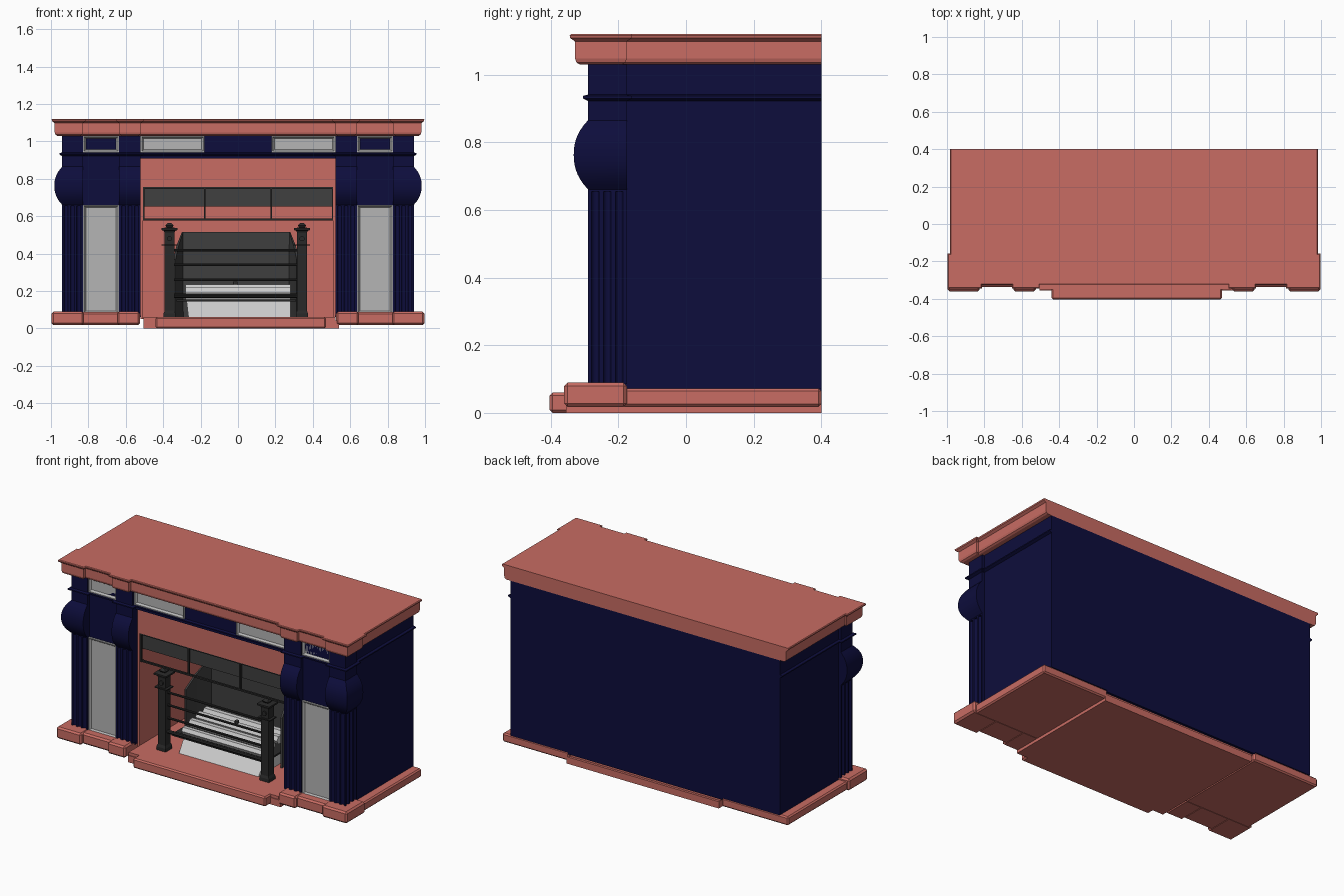
import bpy, bmesh, math
from mathutils import Vector

cube = bpy.data.objects.get("Cube")
if cube:
    bpy.data.objects.remove(cube, do_unlink=True)


def material(name, r, g, b):
    m = bpy.data.materials.new(name)
    m.use_nodes = True
    m.diffuse_color = (r, g, b, 1)
    m.node_tree.nodes["Principled BSDF"].inputs["Base Color"].default_value = (r, g, b, 1)
    return m


PINK = material("salmon stone", 0.58, 0.15, 0.125)
NAVY = material("navy paint", 0.004, 0.004, 0.045)
GREY = material("grey panel", 0.46, 0.46, 0.46)
LOG = material("pale log", 0.6, 0.6, 0.6)
DARK = material("dark iron", 0.05, 0.05, 0.05)
BLACK = material("black iron", 0.022, 0.022, 0.022)


def finish(name, bm, mat, bevel=0, smooth=False):
    bmesh.ops.recalc_face_normals(bm, faces=bm.faces)
    me = bpy.data.meshes.new(name)
    bm.to_mesh(me)
    bm.free()
    ob = bpy.data.objects.new(name, me)
    bpy.context.collection.objects.link(ob)
    me.materials.append(mat)
    if bevel:
        mod = ob.modifiers.new("bevel", 'BEVEL')
        mod.width, mod.segments = bevel, 1
    if smooth:
        bpy.context.view_layer.objects.active = ob
        ob.select_set(True)
        bpy.ops.object.shade_smooth_by_angle(angle=math.radians(35))
        ob.select_set(False)
    return ob


def stack(name, layers, mat, smooth=False):
    """Loft of same-sized outlines, each given as (z, points)."""
    bm = bmesh.new()
    rings = [[bm.verts.new((x, y, z)) for x, y in pts] for z, pts in layers]
    for a, b in zip(rings, rings[1:]):
        for i in range(len(a)):
            j = (i + 1) % len(a)
            bm.faces.new((a[i], a[j], b[j], b[i]))
    bm.faces.new(rings[0])
    bm.faces.new(rings[-1])
    return finish(name, bm, mat, smooth=smooth)


def rect(x0, x1, y0, y1):
    return [(x0, y0), (x1, y0), (x1, y1), (x0, y1)]


def box(name, xs, ys, zs, mat, bevel=0):
    bm = bmesh.new()
    bmesh.ops.create_cube(bm, size=1)
    for v in bm.verts:
        v.co = Vector([(r[0] + r[1]) / 2 + c * (r[1] - r[0]) for c, r in zip(v.co, (xs, ys, zs))])
    return finish(name, bm, mat, bevel)


def panel(name, xs, zs, y, mat):
    """Raised border, sloped moulding and a sunk flat field."""
    bm = bmesh.new()
    bmesh.ops.create_cube(bm, size=1)
    for v in bm.verts:
        v.co = Vector([(r[0] + r[1]) / 2 + c * (r[1] - r[0]) for c, r in zip(v.co, (xs, (y, y + 0.03), zs))])
    front = min(bm.faces, key=lambda f: f.calc_center_median().y)
    bmesh.ops.inset_region(bm, faces=[front], thickness=0.008)
    bmesh.ops.inset_region(bm, faces=[front], thickness=0.012, depth=-0.012)
    return finish(name, bm, mat)


def rod(name, a, b, r, mat, sides=8):
    a, b = Vector(a), Vector(b)
    bm = bmesh.new()
    bmesh.ops.create_cone(bm, cap_ends=True, segments=sides, radius1=r, radius2=r, depth=(b - a).length)
    q = Vector((0, 0, 1)).rotation_difference(b - a)
    for v in bm.verts:
        v.co = q @ v.co + (a + b) / 2
    return finish(name, bm, mat, smooth=True)


def half(o, pillar=0.29, recess=0.272, outer=0.94, back=0.925):
    """Right half of the stepped plan, grown outward by o."""
    p, r = -pillar - o, -recess - o
    return [(0.52 - o, p), (0.635 + o, p), (0.635 + o, r), (0.83 - o, r), (0.83 - o, p),
            (outer + o, p), (outer + o, -0.175 + o), (back + o, -0.175 + o), (back + o, 0.4)]


def full(o, centre=0.262, **kw):
    h = [(0.52 - o, -centre - o)] + half(o, **kw)
    return h + [(-x, y) for x, y in reversed(h)]


def side(s, **kw):
    return [(s * x, y) for x, y in half(0, **kw) + [(0.52, 0.4)]]


def fluted(a, b, n=3, r=0.011):
    """Edge from a to b with round grooves cut to its left."""
    a, b = Vector(a), Vector(b)
    d = (b - a).normalized()
    inward = Vector((-d.y, d.x))
    pts = [a]
    for i in range(n):
        c = a.lerp(b, (i + 0.5 + (1 - i) * 0.08) / n)
        for k in range(7):
            t = math.pi * k / 6
            pts.append(c - d * r * math.cos(t) + inward * r * math.sin(t))
    return [tuple(p) for p in pts]


# Mantel shelf, frieze and moulding
shelf = dict(pillar=0.328, recess=0.31, outer=0.98, back=0.967, centre=0.308)
stack("mantel_shelf", [(z, full(o, **shelf)) for z, o in
      ((1.03, -0.014), (1.036, -0.004), (1.048, 0), (1.098, 0), (1.103, 0.007),
       (1.108, 0.014), (1.116, 0.016), (1.12, 0.012))], PINK)
stack("frieze", [(0.91, full(0)), (1.03, full(0))], NAVY)
stack("neck_moulding", [(z, full(o)) for z, o in
      ((0.922, 0), (0.926, 0.008), (0.93, 0.015), (0.937, 0.015), (0.941, 0)) ], NAVY)

for s, tag in ((1, "left"), (-1, "right")):
    def span(a, b):
        return tuple(sorted((s * a, s * b)))

    # Side bodies
    box(tag + "_body", span(0.52, 0.925), (-0.262, 0.4), (0.07, 0.67), NAVY)
    stack(tag + "_upper_body", [(0.655, side(s)), (0.915, side(s))], NAVY)

    # Fluted pillars
    outer = fluted((0.83, -0.29), (0.94, -0.29)) + fluted((0.94, -0.29), (0.94, -0.175)) \
        + [(0.94, -0.175), (0.83, -0.175)]
    inner = fluted((0.52, -0.29), (0.635, -0.29)) + [(0.635, -0.29), (0.635, -0.175), (0.52, -0.175)]
    for name, plan in (("outer", outer), ("inner", inner)):
        pts = [(s * x, y) for x, y in plan]
        stack(f"{tag}_{name}_pillar", [(0.085, pts), (0.66, pts)], NAVY)

    # Bulging capitals
    for name, x0, x1, grow in (("outer", 0.83, 0.94, 1), ("inner", 0.52, 0.635, 0)):
        rings = []
        for i in range(15):
            t = -1 + 2 * i / 14
            o = 0.042 * (1 - abs(t) ** 2.3)
            rings.append((0.763 + 0.102 * t,
                          [(s * x, y) for x, y in rect(x0, x1 + o * grow, -0.29 - o, -0.175)]))
        stack(f"{tag}_{name}_capital", rings, NAVY, smooth=True)

    # Grey panels
    panel(tag + "_tall_panel", span(0.637, 0.828), (0.08, 0.66), -0.284, GREY)
    panel(tag + "_small_frieze_panel", span(0.637, 0.828), (0.942, 1.03), -0.284, GREY)
    panel(tag + "_long_frieze_panel", span(0.18, 0.52), (0.942, 1.03), -0.275, GREY)

    # Plinth blocks
    box(tag + "_outer_plinth", span(0.825, 0.997), (-0.36, -0.175), (0.018, 0.09), PINK, 0.01)
    box(tag + "_middle_plinth", span(0.63, 0.84), (-0.337, -0.175), (0.018, 0.087), PINK, 0.01)
    box(tag + "_inner_plinth", span(0.525, 0.645), (-0.36, -0.175), (0.018, 0.09), PINK, 0.01)
    box(tag + "_rear_plinth", span(0.525, 0.98), (-0.19, 0.4), (0.018, 0.072), PINK, 0.008)

    # Recess cheek
    box(tag + "_recess_wall", span(0.508, 0.522), (-0.24, 0.385), (0.05, 0.91), PINK)

# Recess and hearth
box("back_wall", (-0.53, 0.53), (0.385, 0.4), (0.06, 0.92), NAVY)
box("recess_back", (-0.51, 0.51), (0.37, 0.385), (0.05, 0.77), PINK)
box("lintel", (-0.515, 0.522), (-0.24, 0.385), (0.755, 0.912), PINK)
box("hearth_slab", (-0.505, 0.54), (-0.355, 0.4), (0, 0.042), PINK)
box("hearth_top", (-0.505, 0.522), (-0.35, 0.385), (0.04, 0.06), PINK)
box("hearth_front", (-0.44, 0.47), (-0.403, -0.34), (0, 0.06), PINK, 0.008)

# Hood frame with its dark plate
box("hood_plate", (-0.508, 0.51), (-0.215, -0.205), (0.652, 0.755), DARK)
for name, z in (("top", 0.75), ("bottom", 0.583)):
    box(f"hood_{name}_rail", (-0.51, 0.515), (-0.235, -0.222), (z - 0.005, z + 0.005), BLACK)
for i, x in enumerate((-0.504, -0.178, 0.178, 0.508)):
    box(f"hood_bar_{i + 1}", (x - 0.005, x + 0.005), (-0.235, -0.222), (0.583, 0.75), BLACK)

# Fireback with forward cheeks sloping down
bm = bmesh.new()
cols = [[bm.verts.new((x, y, z)) for z in (0.06, top)] for x, y, top in
        ((-0.345, -0.03, 0.37), (-0.33, 0.05, 0.44), (-0.3, 0.17, 0.515),
         (0.28, 0.17, 0.515), (0.31, 0.05, 0.44), (0.325, -0.03, 0.37))]
for a, b in zip(cols, cols[1:]):
    bm.faces.new((a[0], b[0], b[1], a[1]))
fireback = finish("fireback", bm, DARK)
solid = fireback.modifiers.new("thickness", 'SOLIDIFY')
solid.thickness = 0.012

# Grate posts
Y = -0.2
for tag, x in (("left", 0.342), ("right", -0.366)):
    def square(h):
        return rect(x - h, x + h, Y - h, Y + h)
    stack(tag + "_grate_post", [(z, square(h)) for z, h in
          ((0.06, 0.032), (0.08, 0.032), (0.095, 0.026), (0.51, 0.026), (0.522, 0.03),
           (0.526, 0.043), (0.536, 0.043), (0.54, 0.015), (0.55, 0.022), (0.565, 0.008))], BLACK)
    box(tag + "_post_ledge", (x - 0.042, x + 0.042), (Y - 0.036, Y + 0.03), (0.443, 0.45), BLACK)
    rod(tag + "_post_boss", (x, Y - 0.035, 0.48), (x, Y - 0.02, 0.48), 0.014, BLACK, 12)

# Grate bars
for i, (z, r) in enumerate(((0.175, 0.011), (0.26, 0.007), (0.34, 0.007), (0.418, 0.007))):
    rod(f"grate_bar_{i + 1}", (-0.345, Y, z), (0.32, Y, z), r, BLACK)
box("grate_floor", (-0.33, 0.31), (-0.18, 0.1), (0.145, 0.155), BLACK)

# Sloped ash tray and logs
stack("ash_tray", [(0.06, rect(-0.265, 0.28, -0.2, 0.05)), (0.145, rect(-0.275, 0.28, -0.13, 0.05))], LOG)
for i, (y, z, r) in enumerate(((-0.13, 0.175, 0.024), (-0.06, 0.195, 0.027), (0.01, 0.21, 0.028),
                               (0.08, 0.212, 0.028))):
    rod(f"log_{i + 1}", (-0.28, y, z), (0.28, y, z), r, LOG, 6)
rod("log_knob", (-0.015, 0.01, 0.22), (-0.015, 0.01, 0.25), 0.012, DARK)
